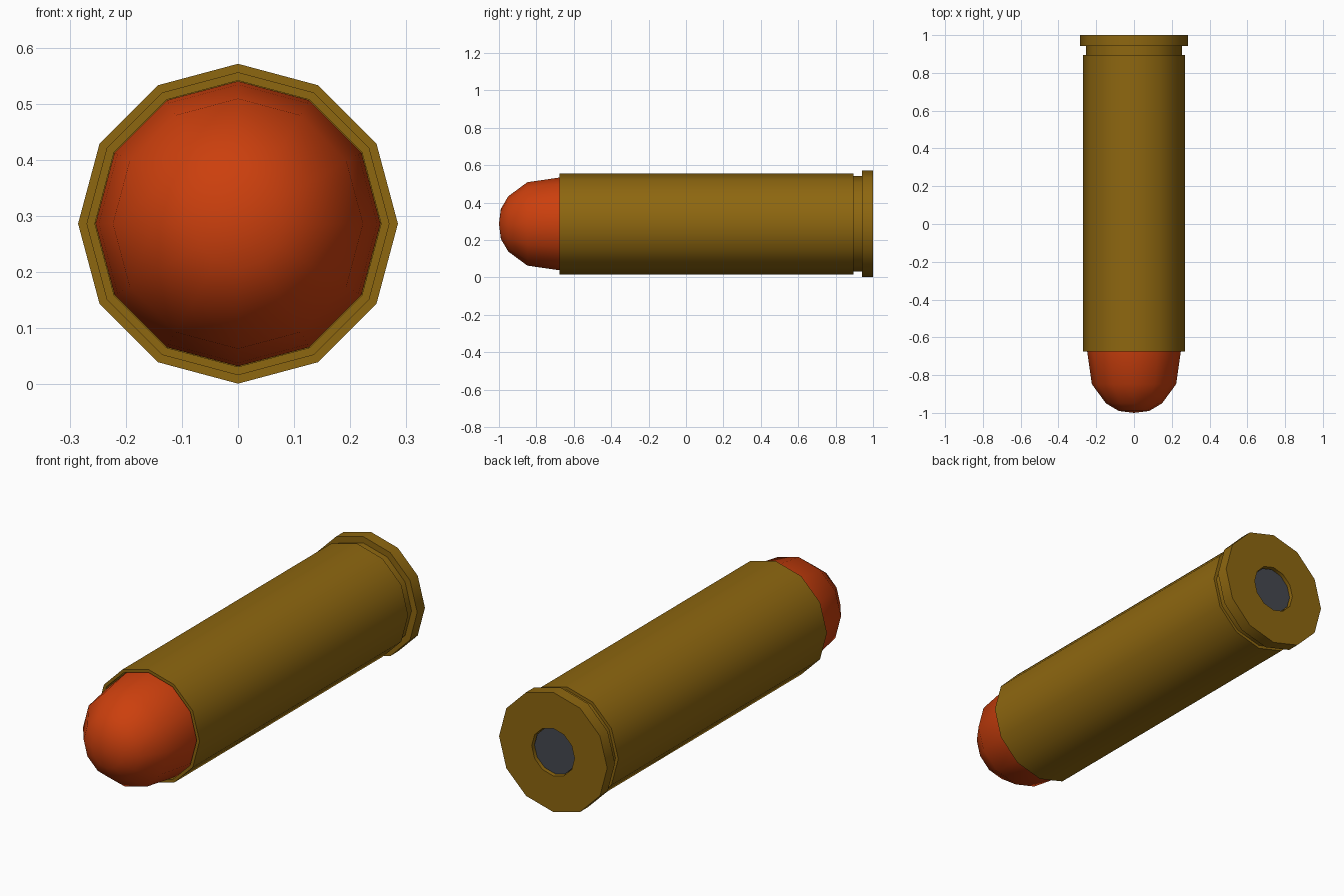
import bpy, bmesh, math

if "Cube" in bpy.data.objects:
    bpy.data.objects.remove(bpy.data.objects["Cube"])

SIDES = 12
CENTRE_Z = 0.286


def material(name, rgb):
    mat = bpy.data.materials.new(name)
    mat.diffuse_color = (*rgb, 1)
    mat.use_nodes = True
    mat.node_tree.nodes["Principled BSDF"].inputs["Base Color"].default_value = mat.diffuse_color
    return mat


def lathe(name, profile, mat, angle):
    """Revolve (radius, y) points about the long axis; radius 0 closes an end."""
    bm = bmesh.new()
    rings = []
    for r, y in profile:
        if r == 0:
            rings.append([bm.verts.new((0, y, CENTRE_Z))] * SIDES)
        else:
            turns = [2 * math.pi * i / SIDES for i in range(SIDES)]
            rings.append([bm.verts.new((r * math.cos(a), y, CENTRE_Z + r * math.sin(a)))
                          for a in turns])
    for a, b in zip(rings, rings[1:]):
        for i in range(SIDES):
            j = (i + 1) % SIDES
            corners = dict.fromkeys((a[i], a[j], b[j], b[i]))
            bm.faces.new(list(corners))
    bmesh.ops.recalc_face_normals(bm, faces=bm.faces)
    mesh = bpy.data.meshes.new(name)
    bm.to_mesh(mesh)
    bm.free()
    mesh.materials.append(mat)
    obj = bpy.data.objects.new(name, mesh)
    bpy.context.collection.objects.link(obj)
    bpy.ops.object.select_all(action='DESELECT')
    obj.select_set(True)
    bpy.context.view_layer.objects.active = obj
    bpy.ops.object.shade_smooth_by_angle(angle=math.radians(angle))
    return obj


brass = material("brass", (0.27, 0.135, 0.005))
copper = material("red_copper", (0.6, 0.05, 0.004))
steel = material("dark_steel", (0.06, 0.065, 0.08))

# Case: open mouth, body, extractor groove, rim and primer pocket
lathe("case", [(0, -0.60), (0.255, -0.60), (0.255, -0.675), (0.27, -0.675),
               (0.27, 0.895), (0.255, 0.895), (0.255, 0.942), (0.285, 0.942),
               (0.285, 1.0), (0.113, 1.0), (0.113, 0.96), (0, 0.96)], brass, 35)

# Rounded bullet seated in the mouth
lathe("bullet", [(0, -1.0), (0.08, -0.99), (0.148, -0.95), (0.223, -0.848),
                 (0.248, -0.675), (0.254, -0.61), (0, -0.61)], copper, 60)

# Primer, slightly recessed in the rim
lathe("primer", [(0, 0.985), (0.109, 0.985), (0.109, 0.965), (0, 0.965)], steel, 35)
